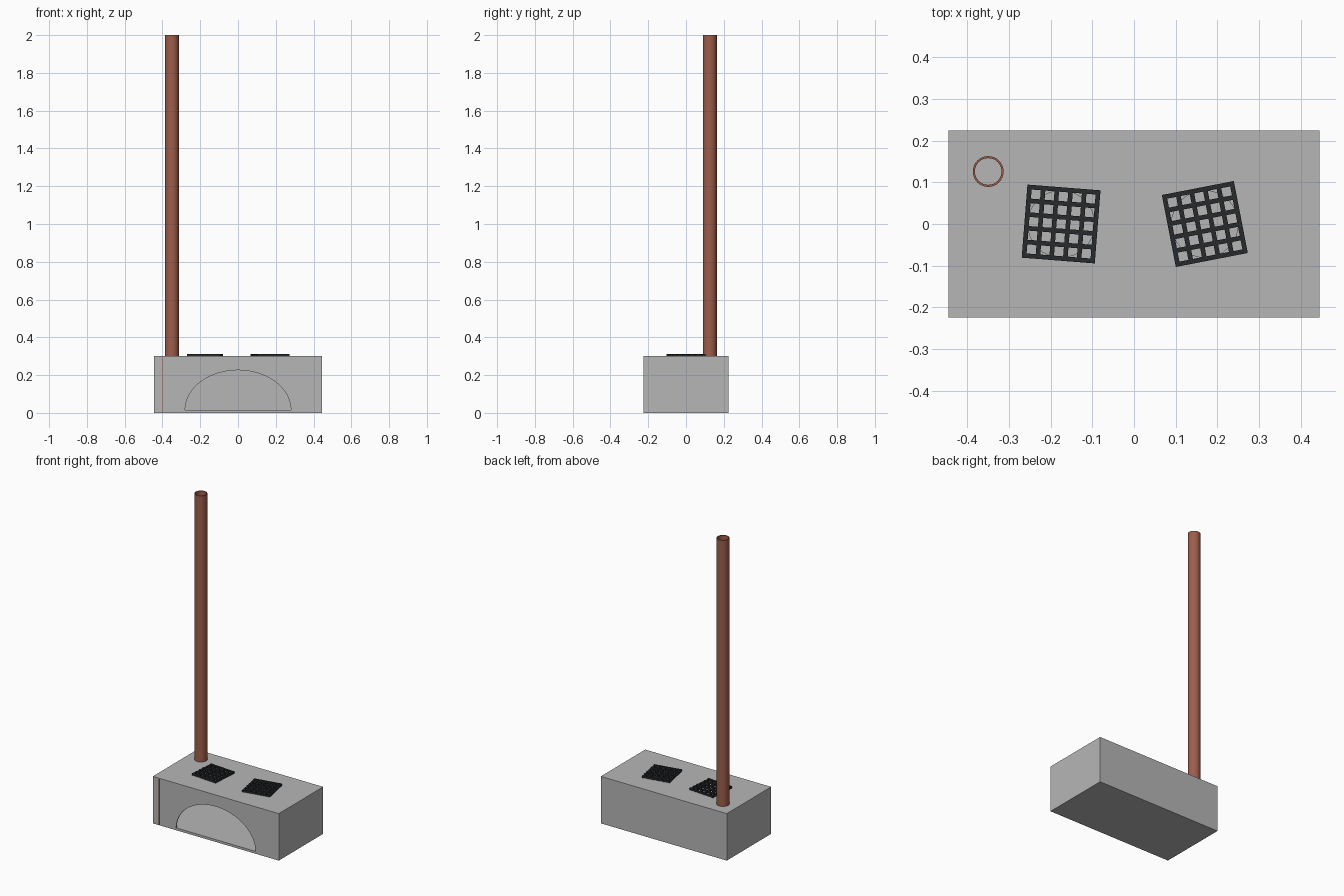
import bpy
import bmesh
from math import cos, sin, pi, radians

cube = bpy.data.objects.get("Cube")
if cube:
    bpy.data.objects.remove(cube, do_unlink=True)


def material(name, rgb):
    m = bpy.data.materials.new(name)
    m.use_nodes = True
    m.diffuse_color = (*rgb, 1)
    m.node_tree.nodes["Principled BSDF"].inputs["Base Color"].default_value = (*rgb, 1)
    return m


CLAY = material("grey clay", (0.47, 0.47, 0.47))
COPPER = material("copper brown", (0.34, 0.11, 0.07))
IRON = material("black iron", (0.02, 0.023, 0.025))


def finish(name, bm, mat):
    bmesh.ops.recalc_face_normals(bm, faces=bm.faces)
    mesh = bpy.data.meshes.new(name)
    bm.to_mesh(mesh)
    bm.free()
    mesh.materials.append(mat)
    ob = bpy.data.objects.new(name, mesh)
    bpy.context.collection.objects.link(ob)
    return ob


def add_box(bm, low, high):
    verts = bmesh.ops.create_cube(bm, size=1)["verts"]
    for v in verts:
        for i in range(3):
            v.co[i] = low[i] if v.co[i] < 0 else high[i]


def box(name, low, high, mat):
    bm = bmesh.new()
    add_box(bm, low, high)
    return finish(name, bm, mat)


def prism(name, outline, offset, mat):
    bm = bmesh.new()
    face = bm.faces.new([bm.verts.new(p) for p in outline])
    new = bmesh.ops.extrude_face_region(bm, geom=[face])["geom"]
    moved = [g for g in new if isinstance(g, bmesh.types.BMVert)]
    bmesh.ops.translate(bm, verts=moved, vec=offset)
    return finish(name, bm, mat)


def cut(target, cutter):
    mod = target.modifiers.new("cut", "BOOLEAN")
    mod.operation, mod.solver, mod.object = "DIFFERENCE", "EXACT", cutter
    bpy.context.view_layer.objects.active = target
    bpy.ops.object.modifier_apply(modifier=mod.name)
    bpy.data.objects.remove(cutter, do_unlink=True)


# Hollow stove body with an arched fire opening and two burner holes
W, D, H, WALL, FLOOR = 0.445, 0.224, 0.3, 0.006, 0.014
body = box("stove_body", (-W, -D, 0), (W, D, H), CLAY)
cut(body, box("cavity", (WALL - W, WALL - D, FLOOR), (W - WALL, D - WALL, H - WALL), CLAY))
arch = [(0.28 * cos(pi * i / 48), -D - 0.02, FLOOR + 0.001 + 0.211 * sin(pi * i / 48))
        for i in range(49)]
cut(body, prism("arch_opening", arch, (0, 0.06, 0), CLAY))

BURNERS = {"right": (-0.175, 0.0, -4.5), "left": (0.17, 0.0, 11)}
for x, y, _ in BURNERS.values():
    ring = [(x + 0.08 * cos(pi * i / 16), y + 0.08 * sin(pi * i / 16), H - 0.03)
            for i in range(32)]
    cut(body, prism("burner_hole", ring, (0, 0, 0.06), CLAY))

# Iron grates of crossed bars
HALF, BAR = 0.088, 0.0055
for side, (x, y, angle) in BURNERS.items():
    bm = bmesh.new()
    for i in range(6):
        p = (HALF - BAR) * (i / 2.5 - 1)
        add_box(bm, (p - BAR, -HALF, 0), (p + BAR, HALF, 0.01))
        add_box(bm, (-HALF, p - BAR, 0.001), (HALF, p + BAR, 0.012))
    grate = finish(side + "_grate", bm, IRON)
    grate.location = (x, y, H)
    grate.rotation_euler.z = radians(angle)

# Open chimney pipe, turned from its wall section
bm = bmesh.new()
section = [bm.verts.new((r, 0, z)) for r, z in
           ((0.037, H), (0.037, 2), (0.032, 2), (0.032, H))]
edges = [bm.edges.new((section[i], section[(i + 1) % 4])) for i in range(4)]
bmesh.ops.spin(bm, geom=section + edges, cent=(0, 0, 0), axis=(0, 0, 1),
               angle=2 * pi, steps=32, use_duplicate=False)
bmesh.ops.remove_doubles(bm, verts=bm.verts, dist=0.0001)
pipe = finish("chimney_pipe", bm, COPPER)
pipe.location = (-0.35, 0.126, 0)
bpy.ops.object.select_all(action="DESELECT")
pipe.select_set(True)
bpy.context.view_layer.objects.active = pipe
bpy.ops.object.shade_smooth_by_angle(angle=radians(35))

# Thin copper strip on the front
box("front_strip", (-0.4025, -D - 0.001, 0), (-0.3995, -D + 0.001, H - 0.005), COPPER)
